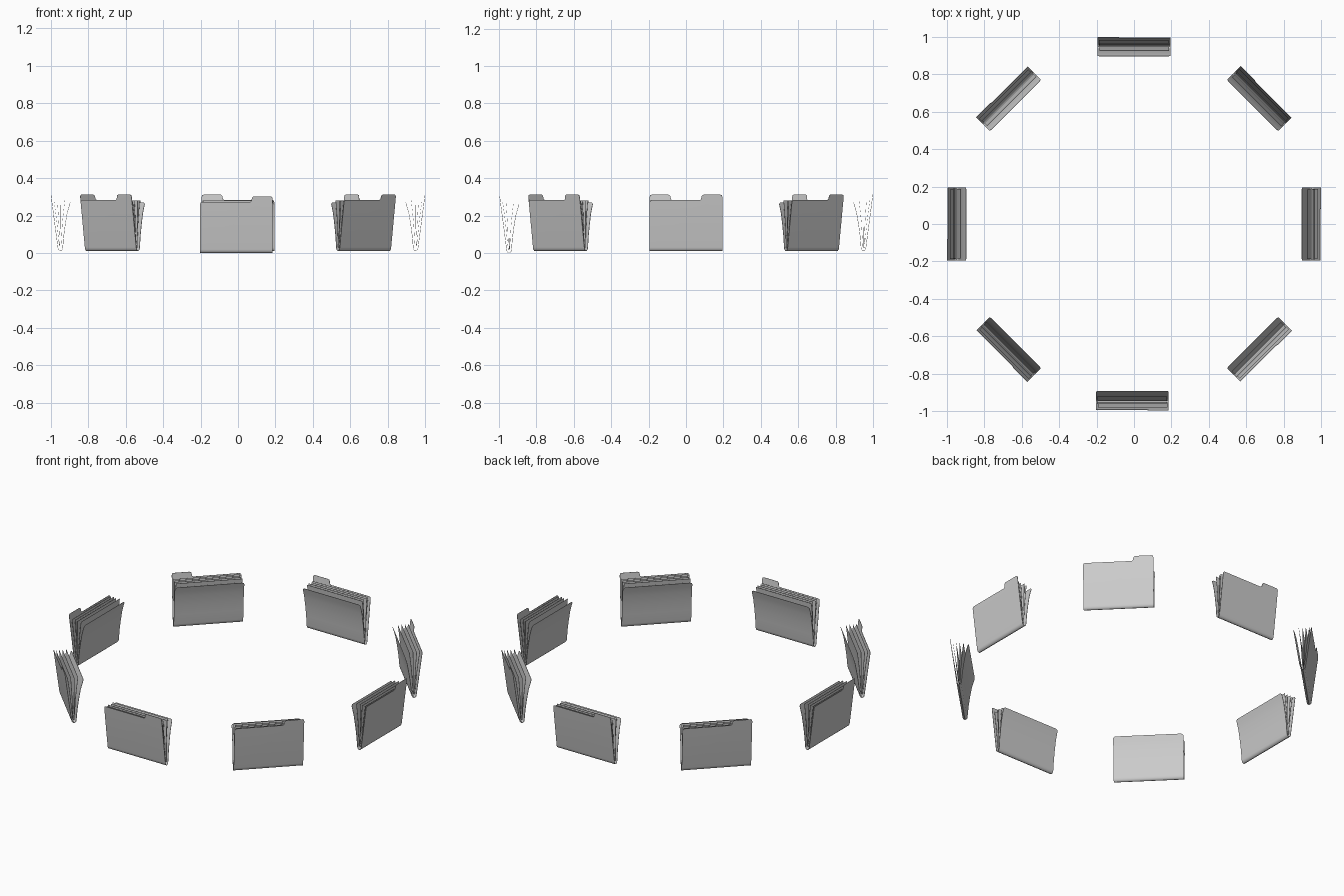
import bpy, bmesh, math
from mathutils import Matrix

if "Cube" in bpy.data.objects:
    bpy.data.objects.remove(bpy.data.objects["Cube"])

HALF = 0.194      # half width of a folder
THICK = 0.002     # card thickness

# fold and flared inner cover: (radius, height), from outer panel to inner top edge
FOLD = [(.962, .03), (.960, .020), (.955, .0135), (.949, .011), (.943, .0135),
        (.938, .020), (.936, .03), (.931, .09), (.923, .15), (.913, .21),
        (.905, .24), (.899, .260), (.8975, .265), (.896, .270)]
# half-width reduction at the rounded top corners of the inner cover
INSET = {len(FOLD) - 2: .003, len(FOLD) - 1: .011}
# upper outline of the outer panel with its tab: (across, height)
TAB = [(-HALF, .272), (-.191, .280), (-.183, .283), (.074, .283), (.080, .287),
       (.084, .304), (.088, .310), (.095, .312), (.183, .312), (.191, .309), (HALF, .301)]
# loose sheets: (bottom radius, middle radius, top radius, sideways shift)
SHEETS = [(.953, .967, .983, .002), (.951, .957, .965, -.003),
          (.948, .947, .946, .003), (.946, .938, .925, -.002)]


def strip(bm, rows):
    """Skin a list of (left, right, radius, height) rows; outside faces -y."""
    pairs = [(bm.verts.new((a, -r, z)), bm.verts.new((b, -r, z))) for a, b, r, z in rows]
    for p, q in zip(pairs, pairs[1:]):
        bm.faces.new((p[0], q[0], q[1], p[1]))
    return pairs


def finish(name, bm, thickness):
    bmesh.ops.recalc_face_normals(bm, faces=bm.faces)
    mesh = bpy.data.meshes.new(name)
    bm.to_mesh(mesh)
    bm.free()
    obj = bpy.data.objects.new(name, mesh)
    bpy.context.collection.objects.link(obj)
    mod = obj.modifiers.new("thickness", 'SOLIDIFY')
    mod.thickness = thickness
    mod.offset = 0
    bpy.ops.object.select_all(action='DESELECT')
    obj.select_set(True)
    bpy.context.view_layer.objects.active = obj
    bpy.ops.object.modifier_apply(modifier=mod.name)
    bpy.ops.object.shade_smooth_by_angle(angle=math.radians(35))
    return obj


# folder cover: fold, inner cover and tabbed outer panel
bm = bmesh.new()
rows = []
for i, (r, z) in enumerate(FOLD):
    w = HALF - INSET.get(i, 0)
    rows.append((-w, w, r, z))
first = strip(bm, rows)[0]
lean = (.999 - .962) / (.312 - .03)
top = [bm.verts.new((x, -(.962 + (z - .03) * lean), z)) for x, z in TAB]
bm.faces.new([first[0], *top, first[1]][::-1])
cover = finish("folder_cover", bm, THICK)

# sheets fanned out inside the cover
bm = bmesh.new()
for bottom, middle, upper, shift in SHEETS:
    a, b = shift - .186, shift + .186
    strip(bm, [(a, b, bottom, .028), (a, b, (bottom + middle) / 2, .09),
               (a, b, middle, .16), (a, b, (middle + upper) / 2, .225), (a, b, upper, .281)])
sheets = finish("folder_sheets", bm, .001)

# ring of eight folders; the front one sits slightly lower and to the left
for k in range(8):
    turn = Matrix.Rotation(k * math.pi / 4, 4, 'Z')
    if k == 0:
        continue
    for part in (cover, sheets):
        copy = bpy.data.objects.new(f"{part.name}_{k}", part.data)
        copy.matrix_world = turn
        bpy.context.collection.objects.link(copy)
for part in (cover, sheets):
    part.location = (-.009, .003, -.010)
